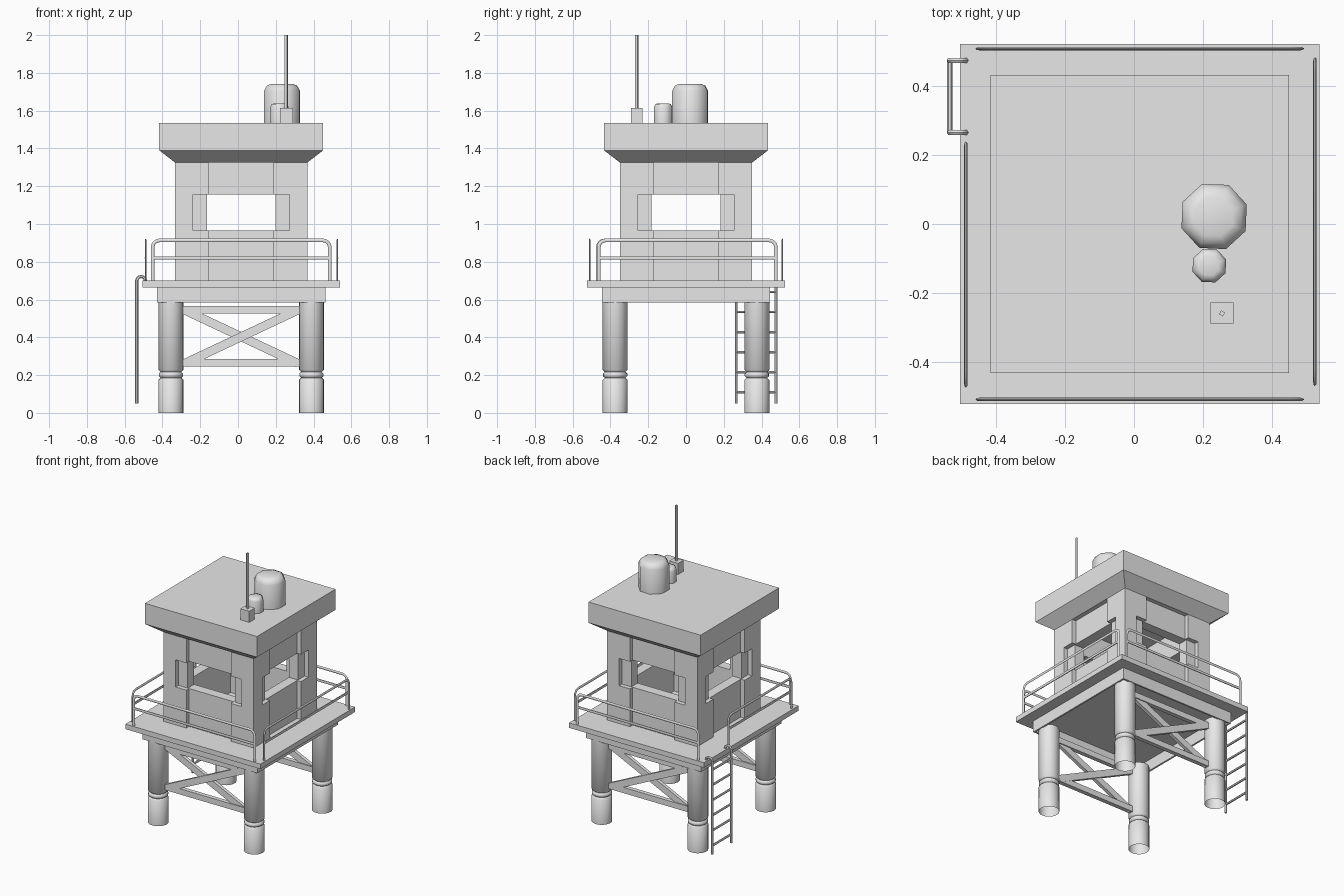
import bpy, bmesh
from math import sin, cos, pi, radians
from mathutils import Matrix, Vector

if "Cube" in bpy.data.objects:
    bpy.data.objects.remove(bpy.data.objects["Cube"], do_unlink=True)

CX = 0.017  # tower axis, offset from origin by the ladder
grey = bpy.data.materials.new("plain grey")
grey.use_nodes = True
grey.diffuse_color = (0.8, 0.8, 0.8, 1)
grey.node_tree.nodes["Principled BSDF"].inputs["Base Color"].default_value = (0.8, 0.8, 0.8, 1)


def finish(name, bm, smooth=False):
    me = bpy.data.meshes.new(name)
    bmesh.ops.recalc_face_normals(bm, faces=bm.faces)
    bm.to_mesh(me)
    bm.free()
    me.materials.append(grey)
    ob = bpy.data.objects.new(name, me)
    bpy.context.collection.objects.link(ob)
    if smooth:
        activate(ob)
        bpy.ops.object.shade_smooth_by_angle(angle=radians(50))
    return ob


def activate(ob):
    bpy.ops.object.select_all(action="DESELECT")
    ob.select_set(True)
    bpy.context.view_layer.objects.active = ob


def box(name, x, y, z):
    bm = bmesh.new()
    bmesh.ops.create_cube(bm, size=1)
    for v in bm.verts:
        v.co = [lo + (hi - lo) * (c + 0.5) for (lo, hi), c in zip((x, y, z), v.co)]
    return finish(name, bm)


def square(name, half, z):
    return box(name, (CX - half, CX + half), (-half, half), z)


def lathe(name, profile, at, sides, caps=True, turn=0.0):
    bm = bmesh.new()
    rings = [[bm.verts.new((at[0] + r * cos(turn + 2 * pi * i / sides),
                            at[1] + r * sin(turn + 2 * pi * i / sides), z))
              for i in range(sides)] for r, z in profile]
    for a, b in zip(rings, rings[1:]):
        for i in range(sides):
            j = (i + 1) % sides
            bm.faces.new((a[i], a[j], b[j], b[i]))
    if caps:
        bm.faces.new(rings[0])
        bm.faces.new(rings[-1])
    return finish(name, bm, True)


def tube(name, paths, radius, flat=1.0, place=Matrix()):
    cu = bpy.data.curves.new(name, "CURVE")
    cu.dimensions = "3D"
    cu.bevel_depth = radius
    cu.bevel_resolution = 1
    cu.use_fill_caps = True
    for pts in paths:
        sp = cu.splines.new("POLY")
        sp.points.add(len(pts) - 1)
        for p, co in zip(sp.points, pts):
            p.co = (*co, 1)
    ob = bpy.data.objects.new(name, cu)
    bpy.context.collection.objects.link(ob)
    cu.materials.append(grey)
    activate(ob)
    bpy.ops.object.convert(target="MESH")
    ob = bpy.context.object
    ob.data.transform(place @ Matrix.Diagonal((1, flat, 1, 1)))
    bpy.ops.object.shade_smooth_by_angle(angle=radians(50))


def cut(target, cutter):
    mod = target.modifiers.new("cut", "BOOLEAN")
    mod.operation = "DIFFERENCE"
    mod.solver = "EXACT"
    mod.object = cutter
    activate(target)
    bpy.ops.object.modifier_apply(modifier=mod.name)
    bpy.data.objects.remove(cutter, do_unlink=True)


# Platform deck and hollow skirt
square("platform_deck", 0.523, (0.665, 0.70))
skirt = square("platform_skirt", 0.445, (0.585, 0.668))
cut(skirt, square("skirt_cutter", 0.433, (0.5, 0.664)))

# Legs with a grooved collar
leg_profile = [(0.066, 0), (0.066, 0.175), (0.055, 0.186), (0.064, 0.194),
               (0.064, 0.208), (0.055, 0.217), (0.066, 0.228), (0.066, 0.60)]
for side, x in (("right", CX - 0.372), ("left", CX + 0.372)):
    for end, y in (("front", -0.375), ("back", 0.375)):
        lathe(f"{end}_{side}_leg", leg_profile, (x, y), 20, caps=False)

# Cross bracing on the front and back
for end, y in (("front", -0.375), ("back", 0.375)):
    for level, z in (("lower", 0.265), ("upper", 0.545)):
        box(f"{end}_{level}_brace", (CX - 0.33, CX + 0.33), (y - 0.015, y + 0.015),
            (z - 0.02, z + 0.02))
    for sign in (-1, 1):
        bar = box(f"{end}_diagonal_brace", (-0.33, 0.33), (-0.012, 0.012), (-0.023, 0.023))
        bar.data.transform(Matrix.Translation((CX, y + sign * 0.004, 0.403))
                           @ Matrix.Rotation(sign * radians(25.2), 4, "Y"))

# Cabin: hollow box, recessed wall centres, stepped window openings
cabin = square("cabin_walls", 0.35, (0.70, 1.33))
window_z = (0.965, 1.155)
cut(cabin, square("cabin_cutter", 0.25, (0.6, 1.4)))
for k in range(4):
    spin = (Matrix.Translation((CX, 0, 0)) @ Matrix.Rotation(k * pi / 2, 4, "Z"))
    for half, depth, z in ((0.172, 0.32, (0.6, 1.4)), (0.255, 0.32, window_z),
                           (0.182, 0.2, window_z)):
        cutter = box("wall_cutter", (-half, half), (-0.5, -depth), z)
        cutter.data.transform(spin)
        cut(cabin, cutter)

# Roof with a flared underside
roof_profile = [(h * 2 ** 0.5, z) for h, z in ((0.35, 1.325), (0.434, 1.39), (0.434, 1.535))]
roof = lathe("roof", roof_profile, (CX, 0), 4, turn=pi / 4)
for face in roof.data.polygons:
    face.use_smooth = False

# Rooftop tanks, antenna and its base
lathe("large_tank", [(0.101, 1.53), (0.101, 1.705), (0.085, 1.733), (0.06, 1.742)],
      (0.233, 0.022), 8, turn=radians(20))
lathe("small_tank", [(0.052, 1.53), (0.052, 1.618), (0.044, 1.634), (0.03, 1.639)],
      (0.219, -0.121), 8, turn=radians(20))
box("antenna_base", (0.222, 0.29), (-0.29, -0.229), (1.53, 1.613))
lathe("antenna", [(0.009, 1.6), (0.009, 2.0)], (0.256, -0.26), 4, turn=radians(15))


# Railings: bent hoop with a middle bar
def railing(name, length, x, y, turn):
    h, r, top = length / 2 - 0.009, 0.035, 0.913
    arc = [(h - r + r * cos(a), 0, top - r + r * sin(a))
           for a in (i * pi / 8 for i in range(5))]
    hoop = [(h, 0, 0.695)] + arc
    hoop += [(-px, py, pz) for px, py, pz in reversed(hoop)]
    place = Matrix.Translation((x, y, 0)) @ Matrix.Rotation(turn, 4, "Z")
    tube(name, [hoop, [(-h, 0, 0.82), (h, 0, 0.82)]], 0.0095, 0.55, place)


railing("front_railing", 0.955, CX, -0.51, 0)
railing("back_railing", 0.955, CX, 0.51, 0)
railing("left_railing", 0.955, 0.526, 0.007, pi / 2)
railing("right_railing", 0.715, -0.489, -0.118, pi / 2)

# Ladder with hooked stringers
hook = [(-0.513 + 0.023 * cos(a), 0.70 + 0.022 * sin(a))
        for a in (pi - i * pi / 6 for i in range(7))]
side_path = [(-0.536, 0.05)] + hook + [(-0.49, 0.69)]
tube("ladder_stringers", [[(x, y, z) for x, z in side_path] for y in (0.266, 0.476)], 0.0085)
tube("ladder_rungs", [[(-0.536, 0.266, z), (-0.536, 0.476, z)]
                      for z in (0.11 + 0.106 * i for i in range(6))], 0.0075)
